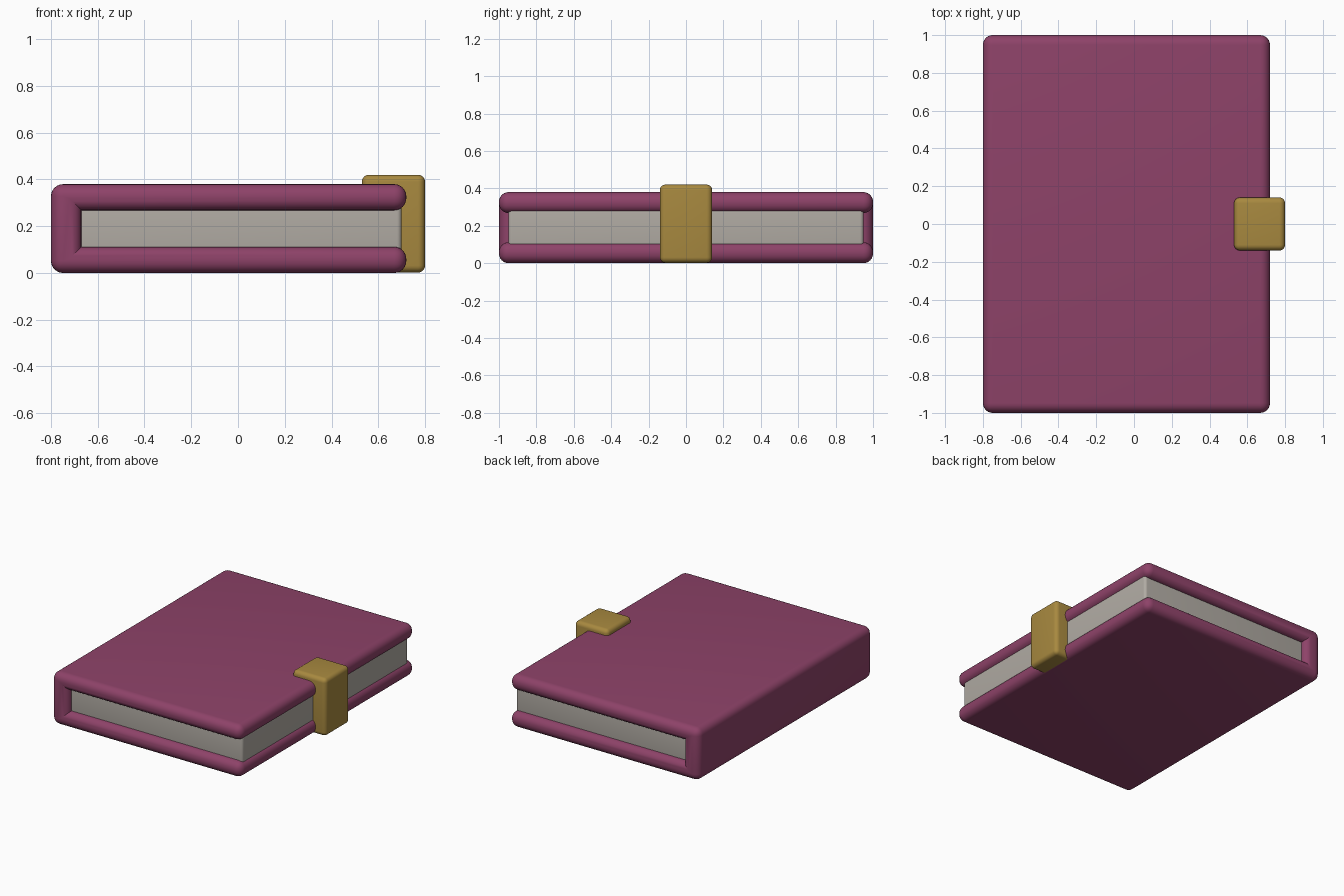
import bpy, bmesh

if "Cube" in bpy.data.objects:
    bpy.data.objects.remove(bpy.data.objects["Cube"])


def finish(name, bm, color, edges, width, segments=6):
    """Round the given edges, then make a smooth-shaded coloured object."""
    bmesh.ops.bevel(bm, geom=edges, offset=width, segments=segments,
                    profile=0.5, affect='EDGES', clamp_overlap=True)
    bmesh.ops.recalc_face_normals(bm, faces=bm.faces)
    mesh = bpy.data.meshes.new(name)
    bm.to_mesh(mesh)
    bm.free()
    obj = bpy.data.objects.new(name, mesh)
    bpy.context.collection.objects.link(obj)
    mat = bpy.data.materials.new(name + "_material")
    mat.diffuse_color = color
    mat.use_nodes = True
    mat.node_tree.nodes["Principled BSDF"].inputs["Base Color"].default_value = mat.diffuse_color
    mesh.materials.append(mat)
    bpy.ops.object.select_all(action='DESELECT')
    obj.select_set(True)
    bpy.context.view_layer.objects.active = obj
    bpy.ops.object.shade_smooth_by_angle()
    return obj


def extrude_profile(points, y0, y1):
    """Extrude an xz outline along y."""
    bm = bmesh.new()
    face = bm.faces.new([bm.verts.new((x, y0, z)) for x, z in points])
    new = bmesh.ops.extrude_face_region(bm, geom=[face])["geom"]
    verts = [v for v in new if isinstance(v, bmesh.types.BMVert)]
    bmesh.ops.translate(bm, verts=verts, vec=(0, y1 - y0, 0))
    bmesh.ops.recalc_face_normals(bm, faces=bm.faces)
    return bm


def rounded_box(name, x, y, z, color, width):
    bm = extrude_profile([(x[0], z[0]), (x[1], z[0]), (x[1], z[1]), (x[0], z[1])], *y)
    return finish(name, bm, color, bm.edges[:], width)


# Cover: C-shaped boards and spine, rounded on every outward edge
cover = extrude_profile([(-0.8, 0), (0.72, 0), (0.72, 0.112), (-0.67, 0.112),
                         (-0.67, 0.268), (0.72, 0.268), (0.72, 0.38), (-0.8, 0.38)], -1, 1)
convex = [e for e in cover.edges if e.is_convex]
finish("cover", cover, (0.27, 0.055, 0.14, 1), convex, 0.052)

# Page block, slightly sunk into the boards
rounded_box("pages", (-0.70, 0.70), (-0.95, 0.95), (0.09, 0.29), (0.44, 0.41, 0.37, 1), 0.02)

# Clasp wrapping the fore edge
rounded_box("clasp", (0.53, 0.80), (-0.14, 0.14), (0.002, 0.42), (0.39, 0.25, 0.05, 1), 0.03)
